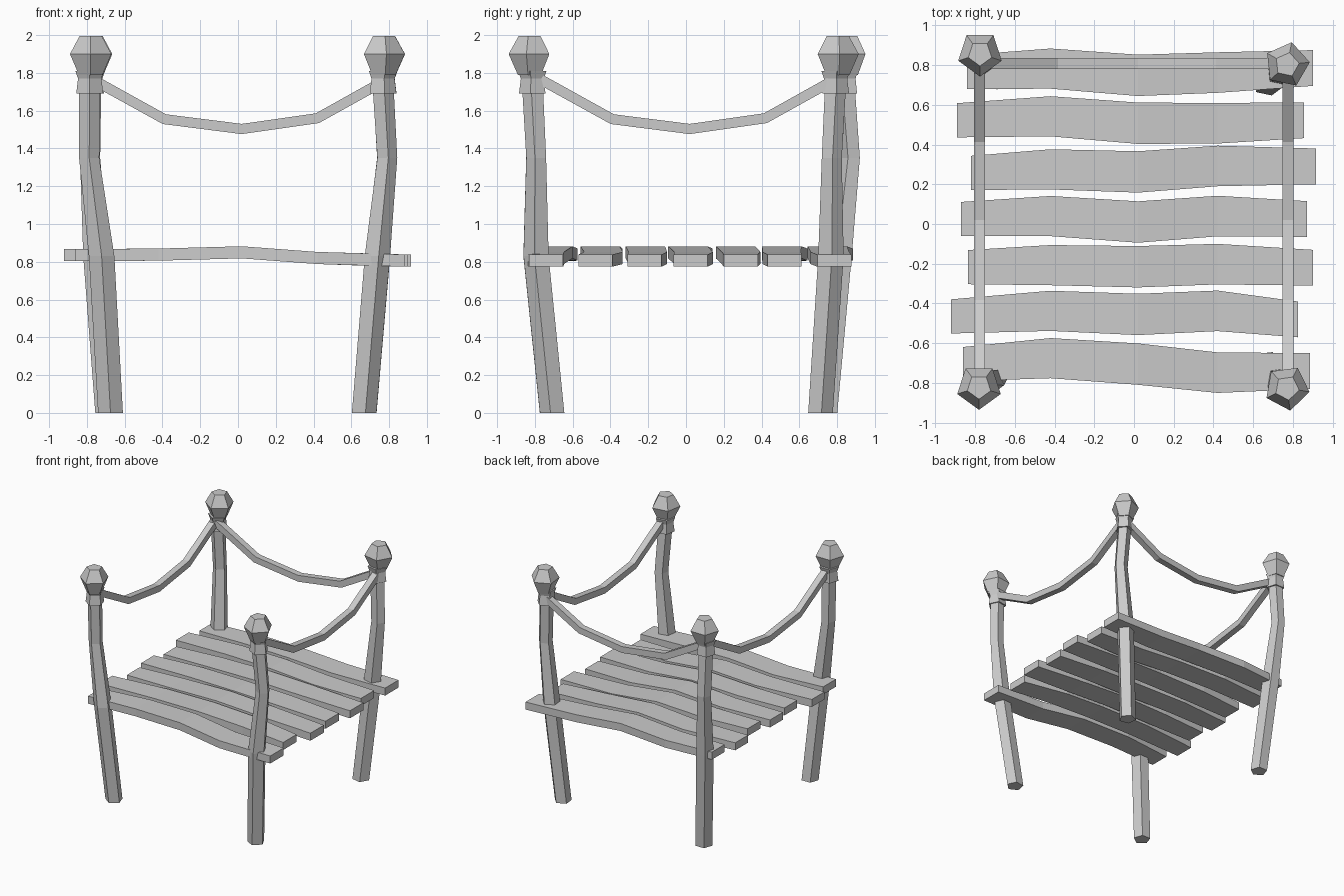
import bpy, bmesh
from math import sin, cos, radians, pi
from mathutils import Vector

if "Cube" in bpy.data.objects:
    bpy.data.objects.remove(bpy.data.objects["Cube"])


def loft(name, rings):
    """Closed flat-shaded solid skinned over rings of equal point count."""
    bm = bmesh.new()
    loops = [[bm.verts.new(p) for p in ring] for ring in rings]
    n = len(loops[0])
    for a, b in zip(loops, loops[1:]):
        for i in range(n):
            j = (i + 1) % n
            bm.faces.new((a[i], a[j], b[j], b[i]))
    bm.faces.new(loops[0][::-1])
    bm.faces.new(loops[-1])
    bmesh.ops.recalc_face_normals(bm, faces=bm.faces)
    mesh = bpy.data.meshes.new(name)
    bm.to_mesh(mesh)
    bm.free()
    obj = bpy.data.objects.new(name, mesh)
    bpy.context.collection.objects.link(obj)
    return obj


def pentagon(x, y, z, r, turn):
    return [(x + r * cos(turn + i * 2 * pi / 5),
             y + r * sin(turn + i * 2 * pi / 5), z) for i in range(5)]


# Crooked posts: centre x and y at four heights, and facet direction
post_z = (0, 0.83, 1.35, 1.74)
post_r = (0.069, 0.071, 0.056, 0.059)
posts = {
    "front_left": ((-.675, -.722, -.788, -.785), (-.705, -.79, -.79, -.805), -90),
    "front_right": ((.665, .735, .788, .765), (-.705, -.79, -.79, -.81), -82),
    "back_right": ((.665, .735, .785, .765), (.71, .765, .77, .79), 6),
    "back_left": ((-.69, -.752, -.783, -.78), (.745, .82, .875, .845), -90),
}
for side, (xs, ys, deg) in posts.items():
    turn = radians(deg)
    loft(side + "_post", [pentagon(x, y, z, r, turn)
                          for x, y, z, r in zip(xs, ys, post_z, post_r)])
    tx, ty = xs[-1], ys[-1]
    # Flared collar
    loft(side + "_collar", [pentagon(tx, ty, z, r, turn) for z, r in
                            ((1.69, .075), (1.77, .065), (1.81, .08))])
    # Faceted knob
    kx, ky = tx + 0.005, ty - 0.015 if ty < 0 else ty + 0.012
    loft(side + "_knob", [pentagon(kx, ky, z, r, turn) for z, r in
                          ((1.79, .066), (1.90, .115), (1.995, .062))])

# Wavy planks: left end, right end, centre line y at five stations
planks = [
    (-.86, .885, (-.705, -.675, -.705, -.748, -.74)),
    (-.92, .825, (-.465, -.437, -.455, -.437, -.48)),
    (-.835, .90, (-.217, -.207, -.215, -.202, -.22)),
    (-.87, .87, (.025, .04, .01, .04, .025)),
    (-.82, .915, (.257, .275, .262, .292, .29)),
    (-.89, .855, (.522, .542, .507, .507, .522)),
    (-.84, .90, (.765, .782, .748, .762, .785)),
]
plank_z = (.835, .838, .85, .82, .806)
half_w = (.086, .101, .104, .102, .09)
for k, (x0, x1, ys) in enumerate(planks):
    t = 0.032
    loft(f"plank_{k + 1}", [
        [(x, y - w, z - t), (x, y + w, z - t), (x, y + w, z + t), (x, y - w, z + t)]
        for x, y, z, w in zip((x0, -.42, .02, .42, x1), ys, plank_z, half_w)])


# Sagging ropes of square section
def rope(name, along, offset, path):
    h, rings = 0.027, []
    pts = [Vector(p) for p in path]
    for i, p in enumerate(pts):
        d = (pts[min(i + 1, len(pts) - 1)] - pts[max(i - 1, 0)]).normalized()
        ring = []
        for side, up in ((-h, -h), (h, -h), (h, h), (-h, h)):
            a, z = p.x - d.y * up, p.y + d.x * up
            ring.append((a, offset + side, z) if along == "x" else (offset + side, a, z))
        rings.append(ring)
    loft(name, rings)


sag = ((-.77, 1.765), (-.39, 1.555), (.02, 1.503), (.42, 1.56), (.77, 1.755))
rope("back_rope", "x", .808, sag)
rope("left_rope", "y", -.778, sag)
rope("right_rope", "y", .775, sag)
